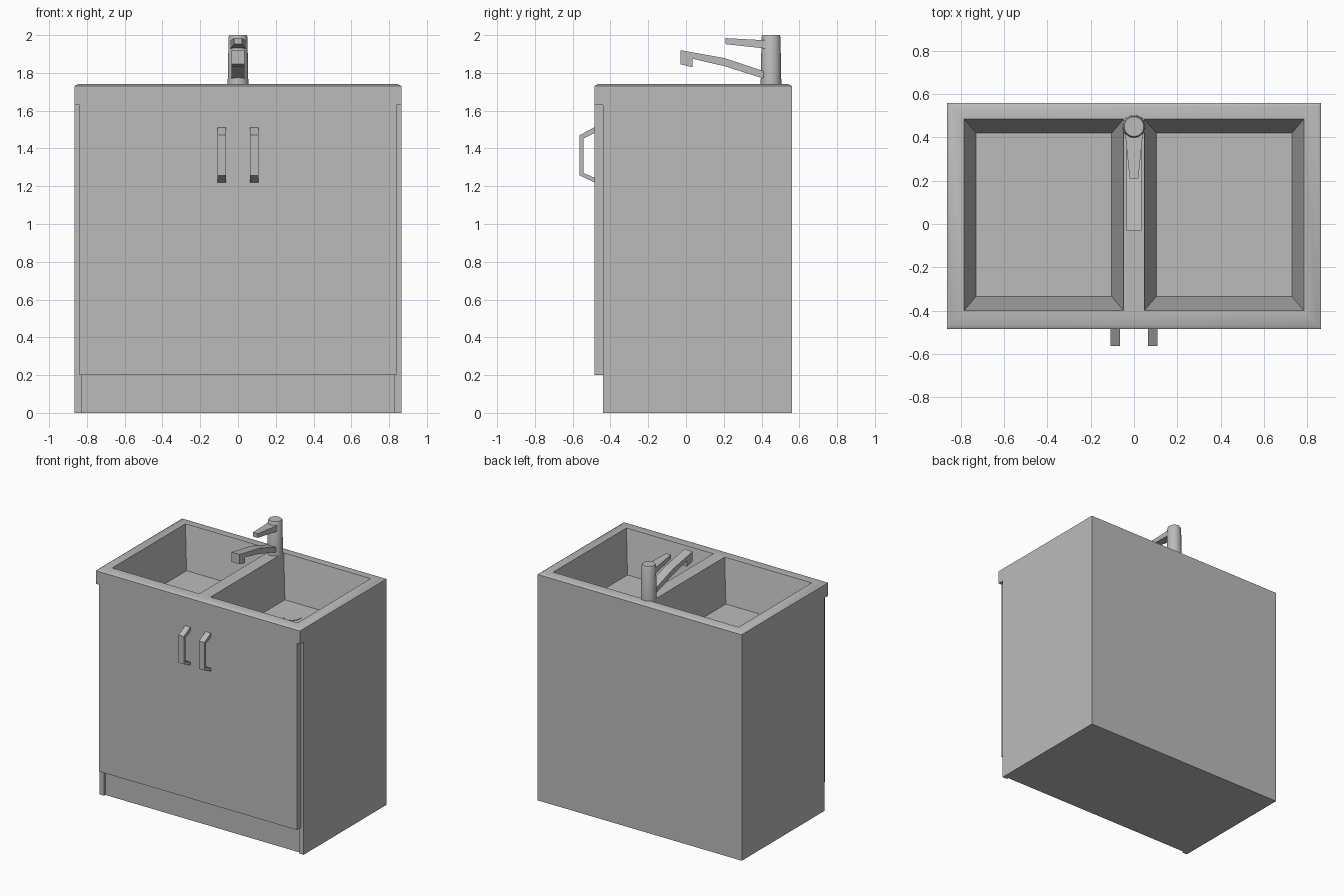
import bpy, bmesh, math
from mathutils import Matrix

cube = bpy.data.objects.get("Cube")
if cube:
    bpy.data.objects.remove(cube, do_unlink=True)

GREY = bpy.data.materials.new("plain grey")
GREY.use_nodes = True
GREY.diffuse_color = (0.5, 0.5, 0.5, 1)
GREY.node_tree.nodes["Principled BSDF"].inputs["Base Color"].default_value = (0.5, 0.5, 0.5, 1)


def finish(bm, name):
    bmesh.ops.recalc_face_normals(bm, faces=bm.faces)
    mesh = bpy.data.meshes.new(name)
    bm.to_mesh(mesh)
    bm.free()
    mesh.materials.append(GREY)
    ob = bpy.data.objects.new(name, mesh)
    bpy.context.collection.objects.link(ob)
    return ob


def loft(name, rings):
    """Skin a stack of matching closed rings and cap both ends."""
    bm = bmesh.new()
    loops = [[bm.verts.new(p) for p in ring] for ring in rings]
    n = len(loops[0])
    for a, b in zip(loops, loops[1:]):
        for i in range(n):
            j = (i + 1) % n
            bm.faces.new((a[i], a[j], b[j], b[i]))
    bm.faces.new(loops[0][::-1])
    bm.faces.new(loops[-1])
    return finish(bm, name)


def rect(x0, x1, y0, y1, z):
    return [(x0, y0, z), (x1, y0, z), (x1, y1, z), (x0, y1, z)]


def box(name, x0, x1, y0, y1, z0, z1):
    return loft(name, [rect(x0, x1, y0, y1, z0), rect(x0, x1, y0, y1, z1)])


def extrude_side(name, profile, x0, x1):
    """Extrude a (y, z) profile across x."""
    return loft(name, [[(x, y, z) for y, z in profile] for x in (x0, x1)])


def circle(y, r, z, n=32):
    return [(r * math.cos(t), y + r * math.sin(t), z)
            for t in (2 * math.pi * i / n for i in range(n))]


def smooth(ob, degrees):
    bpy.ops.object.select_all(action='DESELECT')
    ob.select_set(True)
    bpy.context.view_layer.objects.active = ob
    bpy.ops.object.shade_smooth_by_angle(angle=math.radians(degrees))


def carve(ob, cutter):
    mod = ob.modifiers.new("cut", 'BOOLEAN')
    mod.operation = 'DIFFERENCE'
    mod.solver = 'EXACT'
    mod.object = cutter
    bpy.context.view_layer.objects.active = ob
    bpy.ops.object.modifier_apply(modifier=mod.name)
    bpy.data.objects.remove(cutter, do_unlink=True)


W, FRONT, BACK, RECESS = 0.865, -0.485, 0.56, -0.44
RIM, TOP, FLOOR, LIP = 1.73, 1.74, 1.42, 1.63

# Cabinet and worktop in one body, with a softly sloped top edge
cabinet = extrude_side("cabinet", [(RECESS, 0), (RECESS, LIP), (FRONT, LIP),
                                   (FRONT, RIM), (BACK, RIM), (BACK, 0)], -W, W)
bm = bmesh.new()
bm.from_mesh(cabinet.data)
top = max(bm.faces, key=lambda f: f.calc_center_median().z)
bmesh.ops.inset_region(bm, faces=[top], thickness=0.025)
for v in top.verts:
    v.co.z = TOP
bm.to_mesh(cabinet.data)
bm.free()

# Tapered basins and the shallow plinth recess
for side in (-1, 1):
    xs = sorted((side * 0.785, side * 0.048))
    rings = []
    for z, inset in ((FLOOR, 0.055), (TOP, 0), (TOP + 0.1, 0)):
        rings.append(rect(xs[0] + inset, xs[1] - inset,
                          -0.40 + inset * 1.18, 0.485 - inset * 1.18, z))
    carve(cabinet, loft("basin_cutter", rings))
carve(cabinet, box("plinth_cutter", -0.825, 0.825, -0.6, RECESS + 0.015, -0.1, 0.2))
smooth(cabinet, 30)

# Doors, handles and drains on each side
handle = [(FRONT, 1.512), (-0.563, 1.47), (-0.563, 1.257), (FRONT, 1.22),
          (FRONT, 1.245), (-0.542, 1.27), (-0.542, 1.453), (FRONT, 1.482)]
for side, label in ((1, "left"), (-1, "right")):
    xs = sorted((0, side * 0.84))
    box(label + "_door", xs[0], xs[1], FRONT, RECESS, 0.2, LIP)
    xs = sorted((side * 0.064, side * 0.109))
    extrude_side(label + "_handle", handle, xs[0], xs[1])
    drain = loft(label + "_drain", [circle(0.22, 0.065, FLOOR - 0.002),
                                    circle(0.22, 0.065, FLOOR + 0.004)])
    drain.data.transform(Matrix.Translation((side * 0.306, 0, 0)))

# Tap body: a slightly tapered column
column = loft("tap_column", [circle(0.45, r, z) for r, z in
                             ((0.055, 1.73), (0.05, 1.99), (0.045, 2.0))])
smooth(column, 30)

# Tap spout with a downturned nozzle
spout = [(0.44, 1.80), (0.41, 1.81), (0.205, 1.878), (-0.03, 1.92), (-0.03, 1.846),
         (0.035, 1.83), (0.035, 1.875), (0.205, 1.835), (0.41, 1.77), (0.44, 1.76)]
extrude_side("tap_spout", spout, -0.035, 0.035)

# Tap lever, narrowing towards its tip
loft("tap_lever", [[(-w, y, lo), (w, y, lo), (w, y, hi), (-w, y, hi)]
                   for y, w, lo, hi in ((0.43, 0.042, 1.928, 1.972),
                                        (0.21, 0.02, 1.952, 1.984))])
